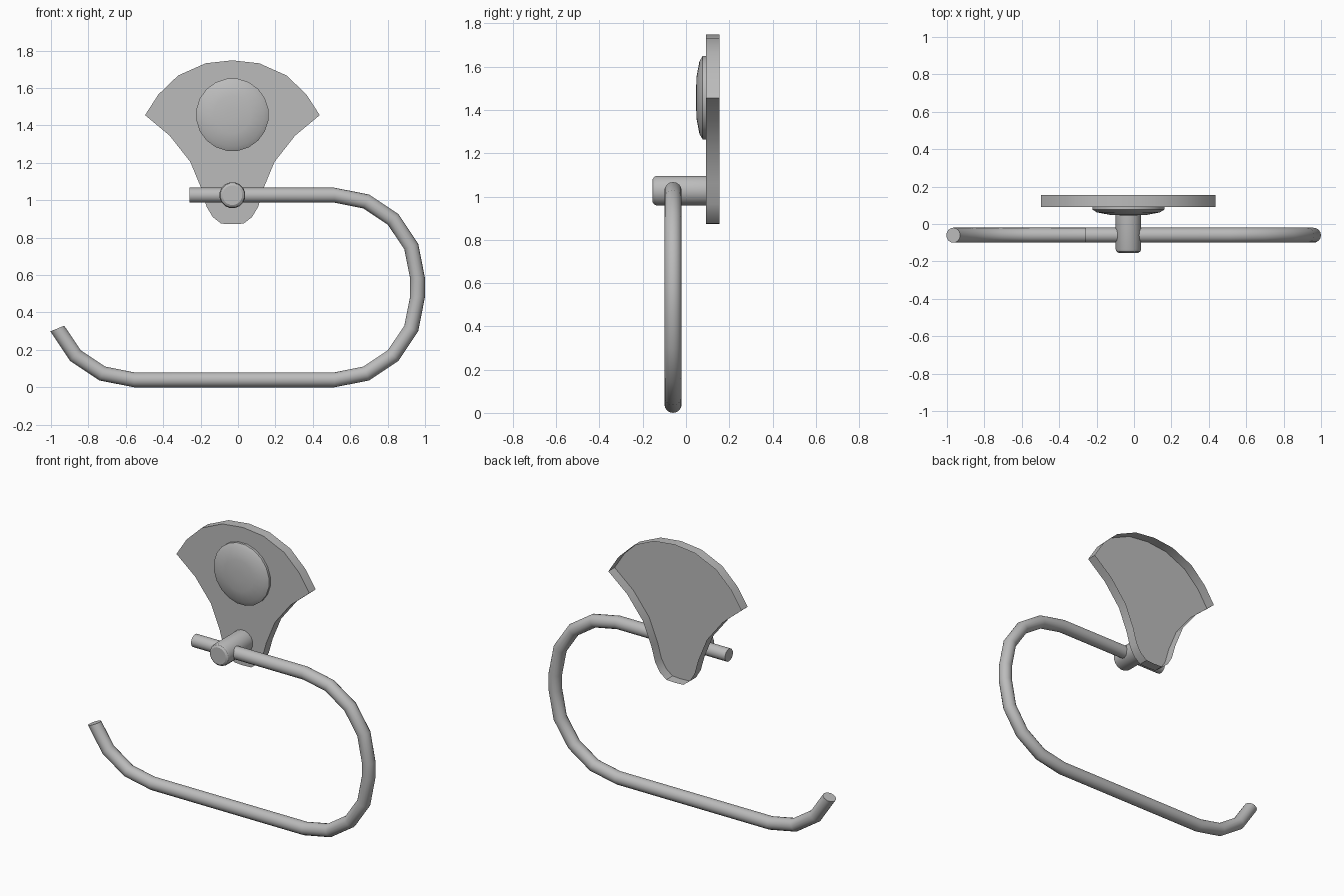
import bpy, bmesh
from math import sin, cos, pi, radians
from mathutils import Vector

if "Cube" in bpy.data.objects:
    bpy.data.objects.remove(bpy.data.objects["Cube"])

metal = bpy.data.materials.new("brushed_grey_metal")
metal.use_nodes = True
grey = (0.5, 0.5, 0.5, 1)
metal.diffuse_color = grey
metal.node_tree.nodes["Principled BSDF"].inputs["Base Color"].default_value = grey

CX = -0.03       # centre line of the wall mount
BAR_Z = 1.027    # height of the upper bar
PLATE_Y = 0.092  # front face of the plate


def finish(name, bm, recalc=True):
    if recalc:
        bmesh.ops.recalc_face_normals(bm, faces=bm.faces)
    mesh = bpy.data.meshes.new(name)
    bm.to_mesh(mesh)
    bm.free()
    mesh.materials.append(metal)
    obj = bpy.data.objects.new(name, mesh)
    bpy.context.collection.objects.link(obj)
    bpy.ops.object.select_all(action='DESELECT')
    obj.select_set(True)
    bpy.context.view_layer.objects.active = obj
    bpy.ops.object.shade_smooth_by_angle(angle=radians(32))
    return obj


def bridge(bm, a, b):
    n = len(a)
    for i in range(n):
        j = (i + 1) % n
        bm.faces.new((a[i], b[i], b[j], a[j]))


def lathe(name, profile, cz, sides):
    """Turn (radius, y) points about a y axis, capped at the front."""
    bm = bmesh.new()
    rings = []
    for r, y in profile:
        angles = [2 * pi * (k + 0.5) / sides for k in range(sides)]
        rings.append([bm.verts.new((CX + r * cos(a), y, cz + r * sin(a))) for a in angles])
    for a, b in zip(rings, rings[1:]):
        bridge(bm, a, b)
    bm.faces.new(rings[-1])
    return finish(name, bm)


# Wall plate: fan-shaped front face with side walls, hollow behind
half = [(0.06, 0.875), (0.105, 0.91), (0.138, 0.965), (0.165, 1.06), (0.225, 1.205),
        (0.335, 1.345), (0.467, 1.455), (0.396, 1.565), (0.29, 1.667), (0.144, 1.732)]
outline = half + [(0, 1.748)] + [(-x, z) for x, z in reversed(half)] + [(0, 0.872)]
bm = bmesh.new()
front = [bm.verts.new((CX + x, PLATE_Y, z)) for x, z in outline]
back = [bm.verts.new((CX + x, 0.155, z)) for x, z in outline]
bm.faces.new(front)
bridge(bm, front, back)
finish("wall_plate", bm, recalc=False)

# Domed button on the plate
lathe("dome_button", [(0.195, PLATE_Y), (0.195, 0.077), (0.17, 0.062),
                      (0.10, 0.049), (0.03, 0.046)], 1.457, 20)

# Post that carries the bar
lathe("mounting_post", [(0.07, PLATE_Y), (0.07, -0.135), (0.065, -0.147),
                        (0.053, -0.155)], BAR_Z, 16)

# Towel bar: straight runs joined by arcs, as (point, outward direction) stations
BEND, TUBE, BAR_Y = 0.444, 0.04, -0.06
stations = [(Vector((-0.26, BAR_Y, BAR_Z)), Vector((0, 0, 1)))]


def arc(cx, cz, start, steps):
    for k in range(steps + 1):
        a = radians(start - 22.5 * k)
        out = Vector((cos(a), 0, sin(a)))
        stations.append((Vector((cx, BAR_Y, cz)) + out * BEND, out))


arc(0.516, BAR_Z - BEND, 90, 4)
arc(0.516, TUBE + BEND, 0, 4)
arc(-0.556, TUBE + BEND, -90, 3)

bm = bmesh.new()
side = Vector((0, 1, 0))
rings = []
for p, out in stations:
    angles = [2 * pi * k / 16 for k in range(16)]
    rings.append([bm.verts.new(p + TUBE * (out * cos(a) + side * sin(a))) for a in angles])
for a, b in zip(rings, rings[1:]):
    bridge(bm, a, b)
bm.faces.new(rings[0])
bm.faces.new(rings[-1])
finish("towel_bar", bm)
